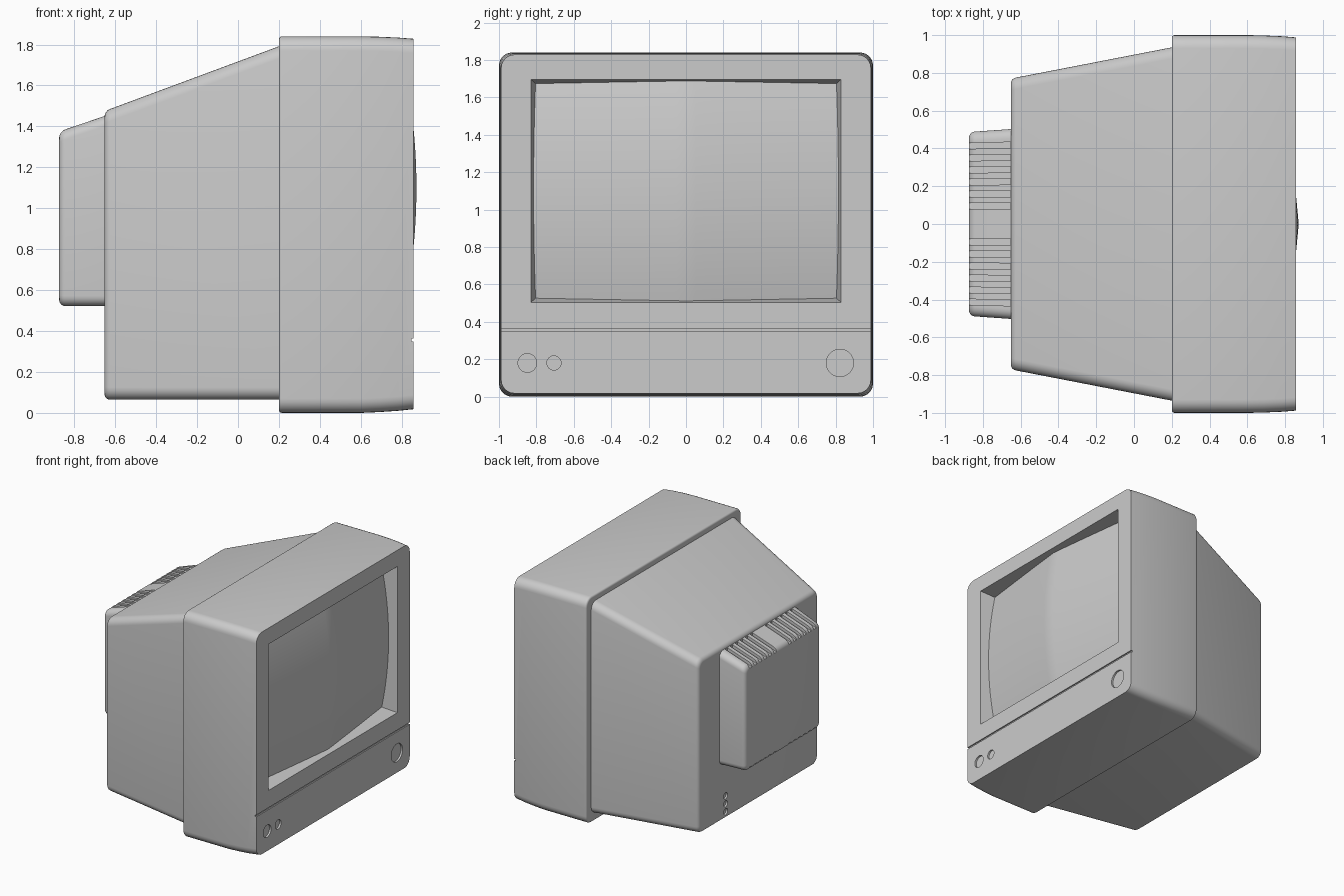
import bpy, bmesh, math
from mathutils import Matrix

if "Cube" in bpy.data.objects:
    bpy.data.objects.remove(bpy.data.objects["Cube"])


def make_object(name, bm, angle=30):
    bmesh.ops.recalc_face_normals(bm, faces=bm.faces)
    mesh = bpy.data.meshes.new(name)
    bm.to_mesh(mesh)
    bm.free()
    ob = bpy.data.objects.new(name, mesh)
    bpy.context.collection.objects.link(ob)
    smooth(ob, angle)
    return ob


def smooth(ob, angle=30):
    bpy.ops.object.select_all(action='DESELECT')
    ob.select_set(True)
    bpy.context.view_layer.objects.active = ob
    bpy.ops.object.shade_smooth_by_angle(angle=math.radians(angle))


def section(x, hy, z0, z1, r, n=6):
    """Rounded rectangle in the YZ plane."""
    pts = []
    for i, (sy, z) in enumerate(((1, z1 - r), (-1, z1 - r), (-1, z0 + r), (1, z0 + r))):
        for k in range(n + 1):
            a = math.pi / 2 * (i + k / n)
            pts.append((x, sy * (hy - r) + r * math.cos(a), z + r * math.sin(a)))
    return pts


def loft(name, sections):
    bm = bmesh.new()
    rings = [[bm.verts.new(p) for p in section(*s)] for s in sections]
    for a, b in zip(rings, rings[1:]):
        for i in range(len(a)):
            j = (i + 1) % len(a)
            bm.faces.new((a[i], a[j], b[j], b[i]))
    bm.faces.new(rings[0])
    bm.faces.new(rings[-1])
    return make_object(name, bm)


def rounded_back(x, hy, z0, z1, r, d, slope_y=0, slope_z=0, n=4):
    """Sections that round off the rear edge by d, following the side slopes."""
    out = []
    for k in range(n + 1):
        a = math.pi / 2 * k / n
        dx, inset = d * (1 - math.cos(a)), d * (1 - math.sin(a))
        out.append((x + dx, hy + slope_y * dx - inset, z0 + inset,
                    z1 + slope_z * dx - inset, r - inset * 0.8))
    return out


def add_box(bm, x0, x1, y0, y1, z0, z1):
    m = Matrix.Translation(((x0 + x1) / 2, (y0 + y1) / 2, (z0 + z1) / 2))
    return bmesh.ops.create_cube(bm, size=1, matrix=m @ Matrix.Diagonal((x1 - x0, y1 - y0, z1 - z0, 1)))


def add_disc(bm, x, y, z, r, depth, n=32):
    m = Matrix.Translation((x, y, z)) @ Matrix.Rotation(math.pi / 2, 4, 'Y')
    bmesh.ops.create_cone(bm, cap_ends=True, segments=n, radius1=r, radius2=r, depth=depth, matrix=m)


def cut(ob, bm):
    """Subtract the bmesh from the object and remove the cutter."""
    cutter = make_object("cutter", bm)
    cutter.hide_render = True
    mod = ob.modifiers.new("cut", 'BOOLEAN')
    mod.operation, mod.solver, mod.object = 'DIFFERENCE', 'EXACT', cutter
    bpy.context.view_layer.objects.active = ob
    bpy.ops.object.modifier_apply(modifier=mod.name)
    bpy.data.objects.remove(cutter)
    smooth(ob)


FRONT = 0.857

# front housing with a slight curved taper
bezel = loft("front_bezel", rounded_back(0.2, 1.0, 0.0, 1.84, 0.07, 0.015) + [
    (0.60, 1.0, 0.0, 1.84, 0.07), (0.69, 0.998, 0.004, 1.838, 0.07),
    (0.78, 0.994, 0.010, 1.834, 0.07), (FRONT, 0.988, 0.018, 1.828, 0.07)])

# screen opening with sloping walls
bm = bmesh.new()
verts = add_box(bm, 0.70, FRONT + 0.15, -1, 1, 0, 1)["verts"]
for v in verts:
    s = 0.798 if v.co.x < 0.8 else 0.858
    h = 0.568 if v.co.x < 0.8 else 0.622
    v.co.y = math.copysign(s, v.co.y)
    v.co.z = 1.1 + math.copysign(h, v.co.z - 0.5)
cut(bezel, bm)

# groove and button recesses in the lower panel
bm = bmesh.new()
add_box(bm, FRONT - 0.01, FRONT + 0.1, -1.1, 1.1, 0.349, 0.364)
for y, r in ((-0.848, 0.05), (-0.706, 0.038), (0.823, 0.073)):
    add_disc(bm, FRONT, y, 0.18, r, 0.03)
cut(bezel, bm)

# bulging glass
bm = bmesh.new()
ny, nz = 32, 24
grid = []
for i in range(ny + 1):
    y = 0.825 * (2 * i / ny - 1)
    row = []
    for j in range(nz + 1):
        z = 0.595 * (2 * j / nz - 1)
        x = 0.872 - 0.105 * abs(y) ** 1.05 - 0.17 * z * z
        row.append(bm.verts.new((x, y, 1.1 + z)))
    grid.append(row)
for i in range(ny):
    for j in range(nz):
        bm.faces.new((grid[i][j], grid[i + 1][j], grid[i + 1][j + 1], grid[i][j + 1]))
glass = make_object("screen_glass", bm)
if glass.data.polygons[0].normal.x < 0:
    glass.data.flip_normals()

# tapering rear body with a column of small sockets
body = loft("rear_body", rounded_back(-0.652, 0.77, 0.065, 1.475, 0.06, 0.025, 0.194, 0.372)
            + [(0.21, 0.937, 0.065, 1.795, 0.06)])
bm = bmesh.new()
for z in (0.12, 0.185, 0.25):
    add_disc(bm, -0.652, 0.42, z, 0.026, 0.03, 16)
cut(body, bm)

# rear tube cover with vent slots on its top and underside
cover = loft("tube_cover", rounded_back(-0.874, 0.487, 0.522, 1.375, 0.05, 0.03, 0.07, 0.34)
             + [(-0.63, 0.504, 0.522, 1.458, 0.05)])
bm = bmesh.new()
for side in (-1, 1):
    for k in range(6):
        y = side * (0.095 + 0.064 * k)
        for zb, slope in ((1.35, 0.34), (0.49, 0)):
            vs = add_box(bm, -0.9, -0.654, y - 0.016, y + 0.016, 0, 0)["verts"]
            for n, v in enumerate(vs):
                v.co.y += side * 0.04 * (v.co.x + 0.8) * abs(y)
            top = sorted(vs, key=lambda v: v.index)
            for v in top:
                v.co.z = zb + slope * (v.co.x + 0.874)
            # create_cube orders vertices with z alternating low, high
            for n, v in enumerate(vs):
                v.co.z += (n % 2) * (0.15 if slope else 0.055)
cut(cover, bm)
